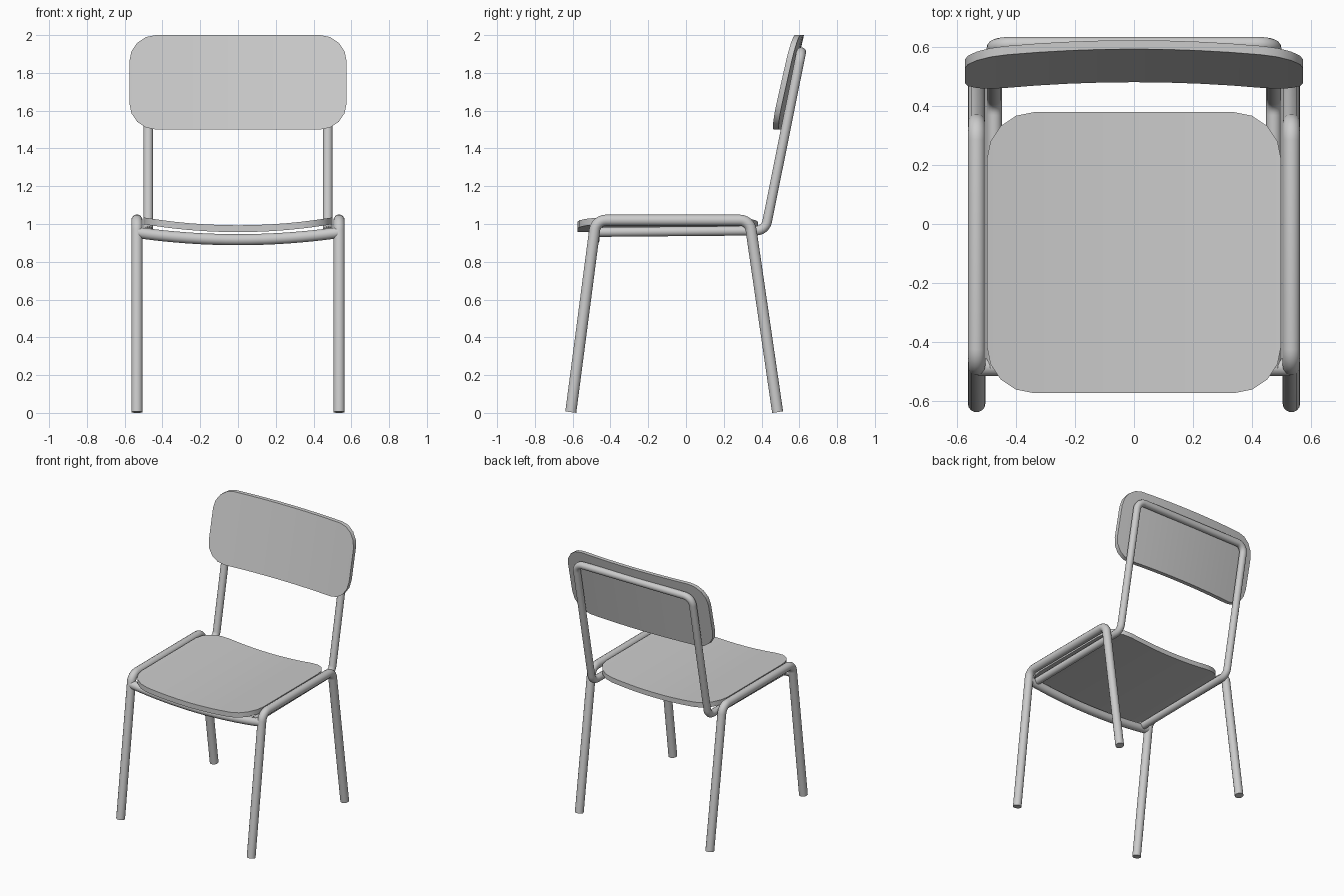
import bpy, bmesh
from math import sin, cos, pi, radians, tan
from mathutils import Vector

if "Cube" in bpy.data.objects:
    bpy.data.objects.remove(bpy.data.objects["Cube"])


def finish(obj):
    bpy.ops.object.select_all(action='DESELECT')
    obj.select_set(True)
    bpy.context.view_layer.objects.active = obj
    if obj.type == 'CURVE':
        bpy.ops.object.convert(target='MESH')
    bpy.ops.object.shade_smooth_by_angle(angle=radians(35))


def fillet(points, r, n=6):
    """Round the inner corners of a polyline with arcs of radius r."""
    pts = [Vector(p) for p in points]
    out = [pts[0]]
    for a, b, c in zip(pts, pts[1:], pts[2:]):
        u, v = (a - b).normalized(), (c - b).normalized()
        half = u.angle(v) / 2
        centre = b + (u + v).normalized() * (r / sin(half))
        s = (b + u * (r / tan(half)) - centre).normalized()
        e = (b + v * (r / tan(half)) - centre).normalized()
        out += [centre + s.slerp(e, i / n) * r for i in range(n + 1)]
    return out + [pts[-1]]


def tube(name, points, r):
    curve = bpy.data.curves.new(name, 'CURVE')
    curve.dimensions = '3D'
    curve.bevel_depth = r
    curve.bevel_resolution = 5
    curve.use_fill_caps = True
    spline = curve.splines.new('POLY')
    spline.points.add(len(points) - 1)
    for p, co in zip(spline.points, points):
        p.co = (*co, 1)
    obj = bpy.data.objects.new(name, curve)
    bpy.context.collection.objects.link(obj)
    finish(obj)


def panel(name, half_w, v0, v1, r, place):
    """Bent rounded-corner board; place(x, v, side) gives the 3D position."""
    corner = [(half_w - r + r * sin(a), r - r * cos(a))
              for a in (i * pi / 8 for i in range(5))]
    mid = [((half_w - r) * i / 4, 0) for i in range(4)]
    right = mid + corner
    cols = [(-x, d) for x, d in reversed(right[1:])] + right
    bm = bmesh.new()
    ring = [[bm.verts.new(place(x, v, s)) for v, s in
             ((v0 + d, 0), (v1 - d, 0), (v1 - d, 1), (v0 + d, 1))] for x, d in cols]
    for a, b in zip(ring, ring[1:]):
        for i in range(4):
            j = (i + 1) % 4
            bm.faces.new((a[i], a[j], b[j], b[i]))
    bm.faces.new(ring[0])
    bm.faces.new(ring[-1])
    bmesh.ops.recalc_face_normals(bm, faces=bm.faces)
    mesh = bpy.data.meshes.new(name)
    bm.to_mesh(mesh)
    bm.free()
    obj = bpy.data.objects.new(name, mesh)
    bpy.context.collection.objects.link(obj)
    finish(obj)


# Side leg hoops
for side, x in (("left", -0.535), ("right", 0.535)):
    tube(side + "_leg_hoop", fillet([(x, -0.61, 0.004), (x, -0.477, 1.02),
                                     (x, 0.337, 1.02), (x, 0.485, 0.004)], 0.06), 0.03)

# Seat rails and backrest frame in one bent tube
frame = [(-0.475, -0.49, 0.957), (-0.475, 0.42, 0.965), (-0.475, 0.61, 1.91)]
frame += [(-x, y, z) for x, y, z in reversed(frame)]
tube("back_frame", fillet(frame, 0.06), 0.026)

# Sagging front crossbar
tube("front_crossbar", [(0.53 * t, -0.487, 0.917 + 0.037 * t * t)
                        for t in (i / 8 - 1 for i in range(17))], 0.03)

# Seat board
panel("seat", 0.5, -0.575, 0.38, 0.16,
      lambda x, y, s: (x, y, 0.957 + 0.042 * (x / 0.5) ** 2 + 0.036 * s))

# Backrest board
panel("backrest", 0.575, 1.5, 2.0, 0.14,
      lambda x, z, s: (x, 0.482 + 0.225 * (z - 1.5) - 0.034 * (x / 0.575) ** 2 + 0.03 * s, z))
